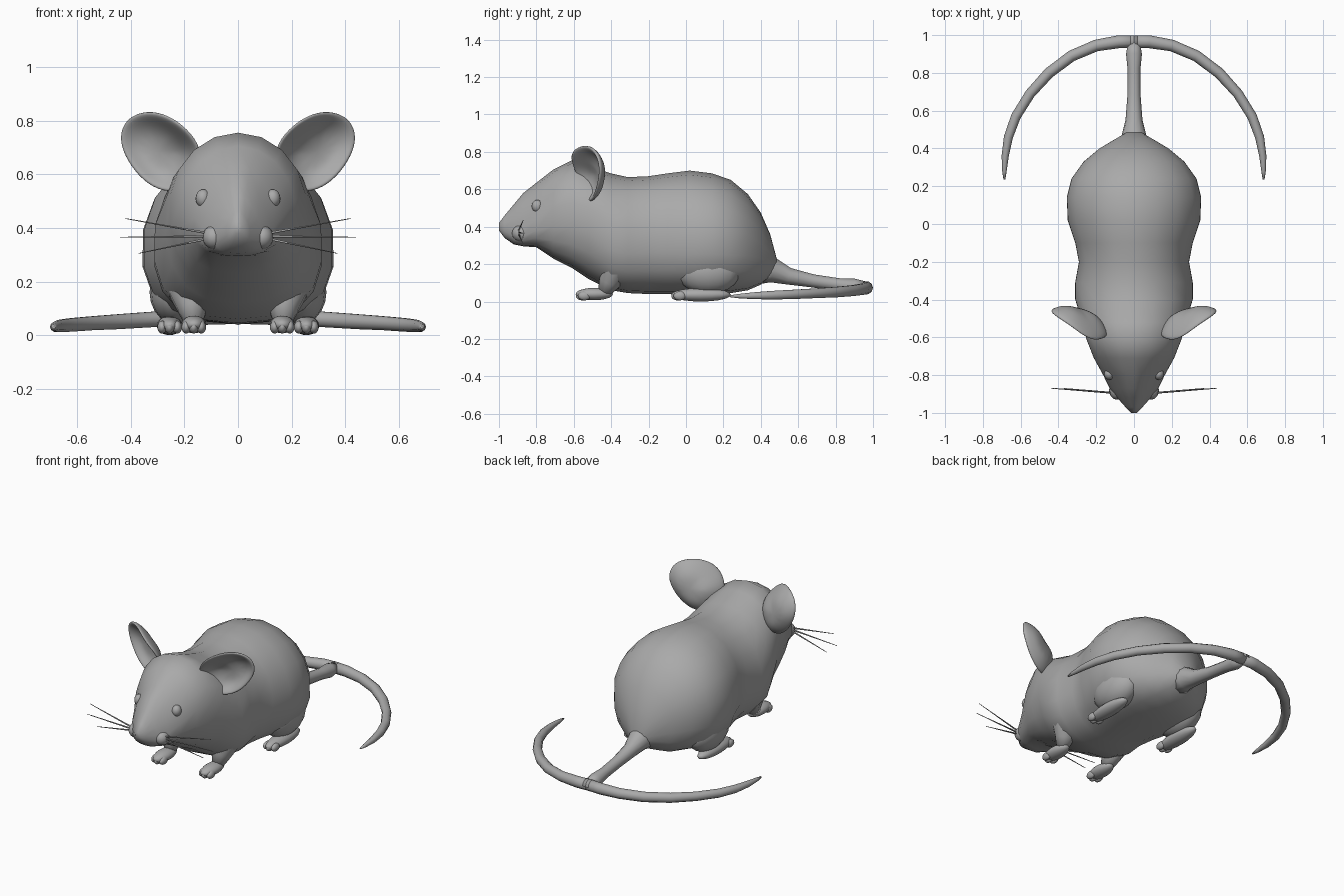
import bpy
import bmesh
from math import sin, cos, pi, copysign
from mathutils import Matrix, Vector

cube = bpy.data.objects.get("Cube")
if cube:
    bpy.data.objects.remove(cube, do_unlink=True)

# One plain grey for the whole animal
fur = bpy.data.materials.new("soft_grey")
fur.use_nodes = True
GREY = (0.4, 0.4, 0.4, 1.0)
fur.diffuse_color = GREY
fur.node_tree.nodes["Principled BSDF"].inputs["Base Color"].default_value = GREY


def finish(name, bm, mirror=False):
    """Turn a bmesh into a smooth grey object, optionally mirrored in x."""
    bmesh.ops.recalc_face_normals(bm, faces=bm.faces[:])
    for face in bm.faces:
        face.smooth = True
    mesh = bpy.data.meshes.new(name)
    bm.to_mesh(mesh)
    bm.free()
    mesh.materials.append(fur)
    obj = bpy.data.objects.new(name, mesh)
    bpy.context.collection.objects.link(obj)
    if mirror:
        mod = obj.modifiers.new("Mirror", 'MIRROR')
        mod.use_mirror_merge = False
    return obj


def bridge(bm, rings):
    """Skin a list of equal vertex rings and cap both ends."""
    for a, b in zip(rings, rings[1:]):
        for i in range(len(a)):
            j = (i + 1) % len(a)
            bm.faces.new((a[i], a[j], b[j], b[i]))
    bm.faces.new(rings[0])
    bm.faces.new(rings[-1])


def power(value, n):
    return copysign(abs(value) ** (2 / n), value)


def tube(name, points, mirror=True, sides=10):
    """Tapered round tube through (x, y, z, radius) points."""
    bm = bmesh.new()
    path = [Vector(p[:3]) for p in points]
    rings = []
    for i, centre in enumerate(path):
        along = path[min(i + 1, len(path) - 1)] - path[max(i - 1, 0)]
        turn = along.to_track_quat('Z', 'Y')
        rings.append([bm.verts.new(centre + turn @ Vector(
            (cos(2 * pi * k / sides), sin(2 * pi * k / sides), 0)) * points[i][3])
            for k in range(sides)])
    bridge(bm, rings)
    return finish(name, bm, mirror)


def blob(name, centre, size):
    """Mirrored pair of stretched spheres."""
    bm = bmesh.new()
    place = Matrix.Translation(centre) @ Matrix.Diagonal((*size, 1))
    bmesh.ops.create_uvsphere(bm, u_segments=16, v_segments=10, radius=1, matrix=place)
    return finish(name, bm, True)


# Body and head: y, bottom, top, half width, height of widest point
stations = [
    (-1, .38, .42, .015, .4),
    (-.97, .34, .46, .045, .39),
    (-.92, .305, .52, .09, .37),
    (-.87, .295, .58, .13, .37),
    (-.8, .29, .635, .165, .41),
    (-.71, .23, .705, .215, .46),
    (-.61, .18, .755, .255, .48),
    (-.52, .12, .725, .275, .46),
    (-.4, .06, .685, .315, .35),
    (-.31, .045, .665, .315, .33),
    (-.2, .04, .67, .295, .34),
    (-.1, .04, .685, .315, .34),
    (.02, .04, .7, .355, .33),
    (.14, .04, .685, .36, .33),
    (.24, .045, .65, .335, .32),
    (.33, .06, .575, .27, .31),
    (.4, .09, .475, .185, .28),
    (.45, .13, .36, .1, .24),
    (.485, .16, .23, .04, .2),
]
SIDES = 18
bm = bmesh.new()
rings = []
for y, low, high, half, wide in stations:
    upper = 1.65 if y < -.75 else 2
    ring = []
    for k in range(SIDES):
        a = 2 * pi * k / SIDES + pi / 2
        up = sin(a) > 0
        n = upper if up else 2.6
        height = high - wide if up else wide - low
        ring.append(bm.verts.new((half * power(cos(a), n), y, wide + height * power(sin(a), n))))
    rings.append(ring)
bridge(bm, rings)
finish("body", bm)

# Ears: cupped shells from a rim sinking back to a centre
rim = [
    (.13, -.59, .69), (.19, -.625, .77), (.26, -.6, .82), (.34, -.535, .84),
    (.42, -.485, .81), (.445, -.46, .74), (.425, -.46, .67), (.37, -.48, .59),
    (.3, -.5, .54), (.22, -.53, .53), (.15, -.57, .59),
]
bowl = Vector((.29, -.43, .68))
bm = bmesh.new()
rings = []
for t in (0, .25, .6):
    ring = []
    for p in rim:
        q = Vector(p).lerp(bowl, t)
        q.y = p[1] + (bowl.y - p[1]) * t ** .6
        ring.append(bm.verts.new(q))
    rings.append(ring)
bridge(bm, rings)
bm.faces.ensure_lookup_table()
bm.faces.remove(bm.faces[-2])
ears = finish("ears", bm, True)
shell = ears.modifiers.new("Thickness", 'SOLIDIFY')
shell.thickness = .022
shell.offset = 0
ears.modifiers.new("Smooth", 'SUBSURF').levels = 2
ears.modifiers["Smooth"].render_levels = 2

# Eyes and whisker pads
blob("eyes", (.13, -.795, .51), (.028, .03, .034))
blob("whisker_pads", (.09, -.88, .365), (.042, .05, .045))

# Legs and feet
tube("front_legs", [(.2, -.33, .3, .1), (.185, -.38, .18, .085),
                    (.17, -.41, .1, .058), (.165, -.44, .045, .034)])
blob("front_feet", (.165, -.49, .04), (.047, .1, .033))
blob("thighs", (.23, .12, .16), (.1, .17, .12))
blob("hind_feet", (.255, .08, .036), (.048, .16, .036))

# Toes on every foot
for name, x, y in (("front_toes", .165, -.555), ("hind_toes", .255, -.045)):
    for i, side in enumerate((-1, 0, 1)):
        blob(f"{name}_{i + 1}", (x + side * .028, y + abs(side) * .012, .03),
             (.018, .034, .024))

# Tail: a stem that forks into two sweeping arcs
tube("tail_stem", [(0, .4, .18, .09), (0, .47, .165, .065), (0, .55, .135, .045),
                   (0, .68, .11, .035), (0, .82, .09, .034), (0, .9, .08, .042),
                   (0, .96, .075, .032)], False, 12)
tube("tail_arcs", [(-.02, .965, .075, .034), (.08, .965, .072, .034),
                   (.2, .945, .066, .031), (.33, .89, .058, .03),
                   (.45, .8, .05, .029), (.55, .69, .044, .027),
                   (.625, .57, .038, .026), (.665, .46, .034, .024),
                   (.682, .36, .031, .019), (.686, .28, .029, .012),
                   (.686, .235, .028, .005)])

# Whiskers
for i, (x, z) in enumerate(((.42, .435), (.44, .365), (.37, .305))):
    tube(f"whiskers_{i + 1}", [(.1, -.895, .37 + (z - .37) * .12, .005),
                               (x, -.87, z, .0015)], sides=6)
